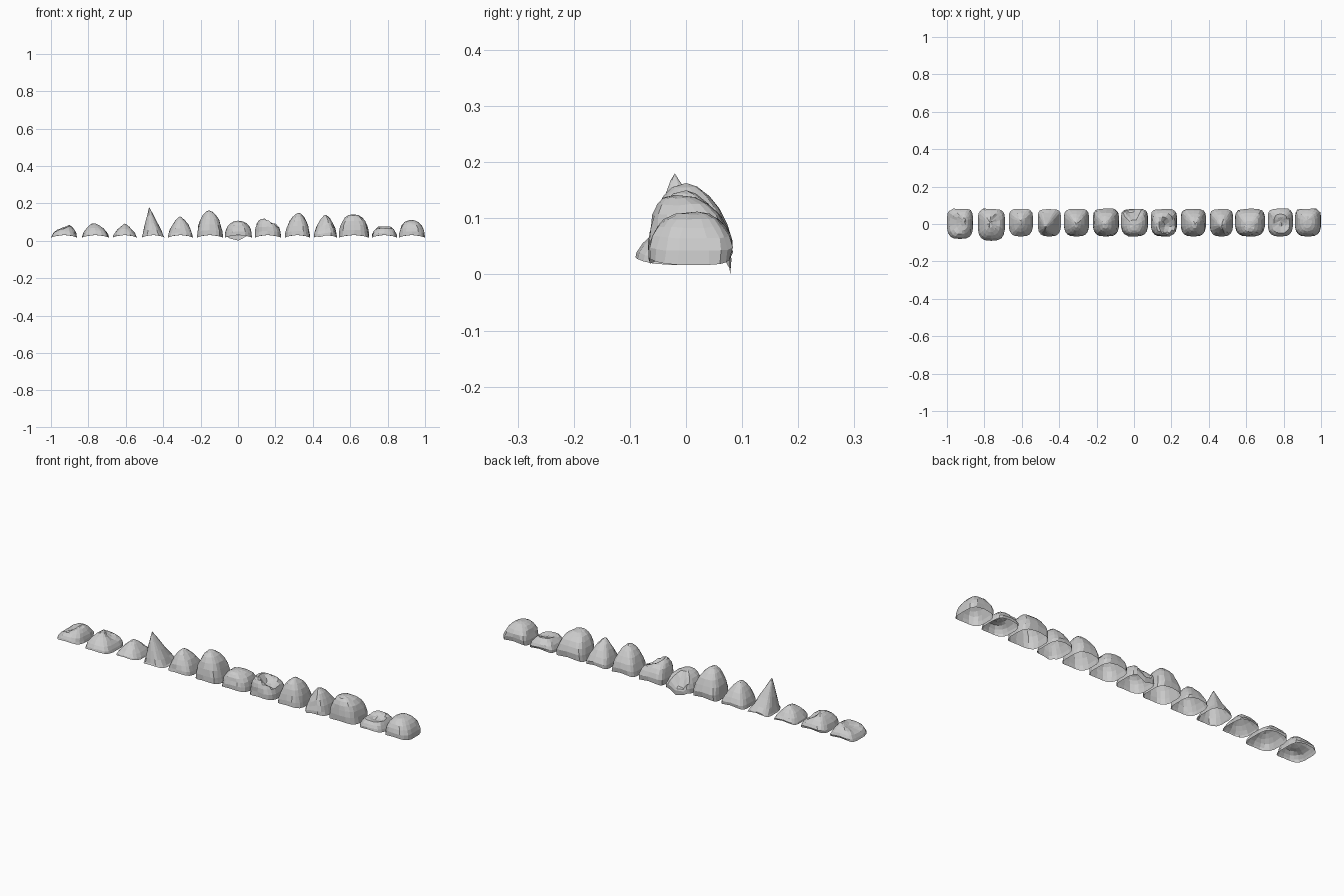
import bpy, bmesh, math, random

if "Cube" in bpy.data.objects:
    bpy.data.objects.remove(bpy.data.objects["Cube"])

random.seed(4)
SEG, RINGS, BASE, BACK = 18, 6, 0.017, 0.085


def power(v, e):
    return math.copysign(abs(v) ** e, v)


def rock_shell(name, x0, x1, top, px, p, py=0.0, front=-0.067, dents=()):
    """Open-bottomed dome: super-elliptic profile of power p, rounded-square plan,
    apex at (px, py), arched rim and pushed-in dents (x, y, radius, depth)."""
    cx, cy, hw, hd = (x0 + x1) / 2, (front + BACK) / 2, (x1 - x0) / 2, (BACK - front) / 2
    q = 0.55 + 0.65 * p if p > 1.3 else p * 0.85    # slim rocks become spikes
    q = min(q, 2.1)
    bm = bmesh.new()
    rings = []
    for r in range(RINGS):
        a = r / RINGS * math.pi / 2
        s = math.cos(a) ** (2 / p)
        up = math.sin(a) ** (2 / q) if r else 0.0
        ring = []
        for i in range(SEG):
            t = 2 * math.pi * (i + 0.5) / SEG
            e = 2 / 4.5 if math.sin(t) > 0 else 2 / 3
            # plan gets rounder towards the apex
            e += (1 - e) * (1 - s)
            u, v = power(math.cos(t), e), power(math.sin(t), e)
            sy = s if v > 0 else s ** 0.7         # steeper front wall
            if r == 0 and v > 0:
                v *= 0.92                         # back tucks in at the rim
            arch = 0.014 * (1 - u * u) * s * s * (1 - up)
            x = px + (cx + u * hw - px) * s
            y = py + (cy + v * hd - py) * sy
            z = BASE + arch + (top - BASE) * up
            if r:
                j = 0.003
                x += random.uniform(-j, j) * s
                y += random.uniform(-j, j) * s
                z += random.uniform(-j, 0)
            ring.append(bm.verts.new((x, y, z)))
        rings.append(ring)
    apex = bm.verts.new((px, py, top))
    # walls and cap
    for lo, hi in zip(rings, rings[1:]):
        for i in range(SEG):
            k = (i + 1) % SEG
            bm.faces.new((lo[i], lo[k], hi[k], hi[i]))
    for i in range(SEG):
        bm.faces.new((rings[-1][i], rings[-1][(i + 1) % SEG], apex))
    # broken hollows
    for dx, dy, rad, depth in dents:
        for vert in bm.verts:
            d = math.hypot(vert.co.x - dx, vert.co.y - dy) / rad
            if d < 1:
                vert.co.z = max(0.0, vert.co.z - depth * (1 - d * d))
    mesh = bpy.data.meshes.new(name)
    bm.to_mesh(mesh)
    bm.free()
    obj = bpy.data.objects.new(name, mesh)
    bpy.context.collection.objects.link(obj)
    return obj


# low rocks on the left
rock_shell("chipped_rock_left", -1.0, -.86, .088, -.91, 1.7, .02, -.08,
           [(-.945, 0, .05, .018)])
rock_shell("flared_rock", -.835, -.69, .096, -.77, 1.6, .01, -.09,
           [(-.74, .02, .035, .018)])
rock_shell("low_cone_rock", -.67, -.54, .092, -.605, 1.31, .015)
# pointed rocks and tall dome
rock_shell("spike_rock", -.515, -.39, .18, -.475, 1.1, -.02)
rock_shell("pointed_rock", -.375, -.24, .13, -.31, 1.5)
rock_shell("tall_dome_rock", -.22, -.08, .163, -.155, 1.9)
# blunt rocks with hollows
rock_shell("grooved_rock", -.07, .075, .108, 0, 2.5, -.01,
           dents=[(-.015, .065, .035, .05)])
rock_shell("hollow_rock", .09, .23, .122, .135, 2.4, -.02,
           dents=[(.175, -.005, .045, .04)])
rock_shell("dome_rock", .25, .385, .15, .325, 1.75)
rock_shell("narrow_rock", .405, .53, .14, .468, 1.5, -.01,
           dents=[(.45, -.045, .03, .02)])
rock_shell("block_rock", .54, .70, .142, .615, 2.6, -.02)
rock_shell("cratered_rock", .715, .85, .088, .785, 2, .02,
           dents=[(.79, 0, .045, .025)])
rock_shell("round_rock_right", .86, 1.0, .112, .925, 2.5, .02)
